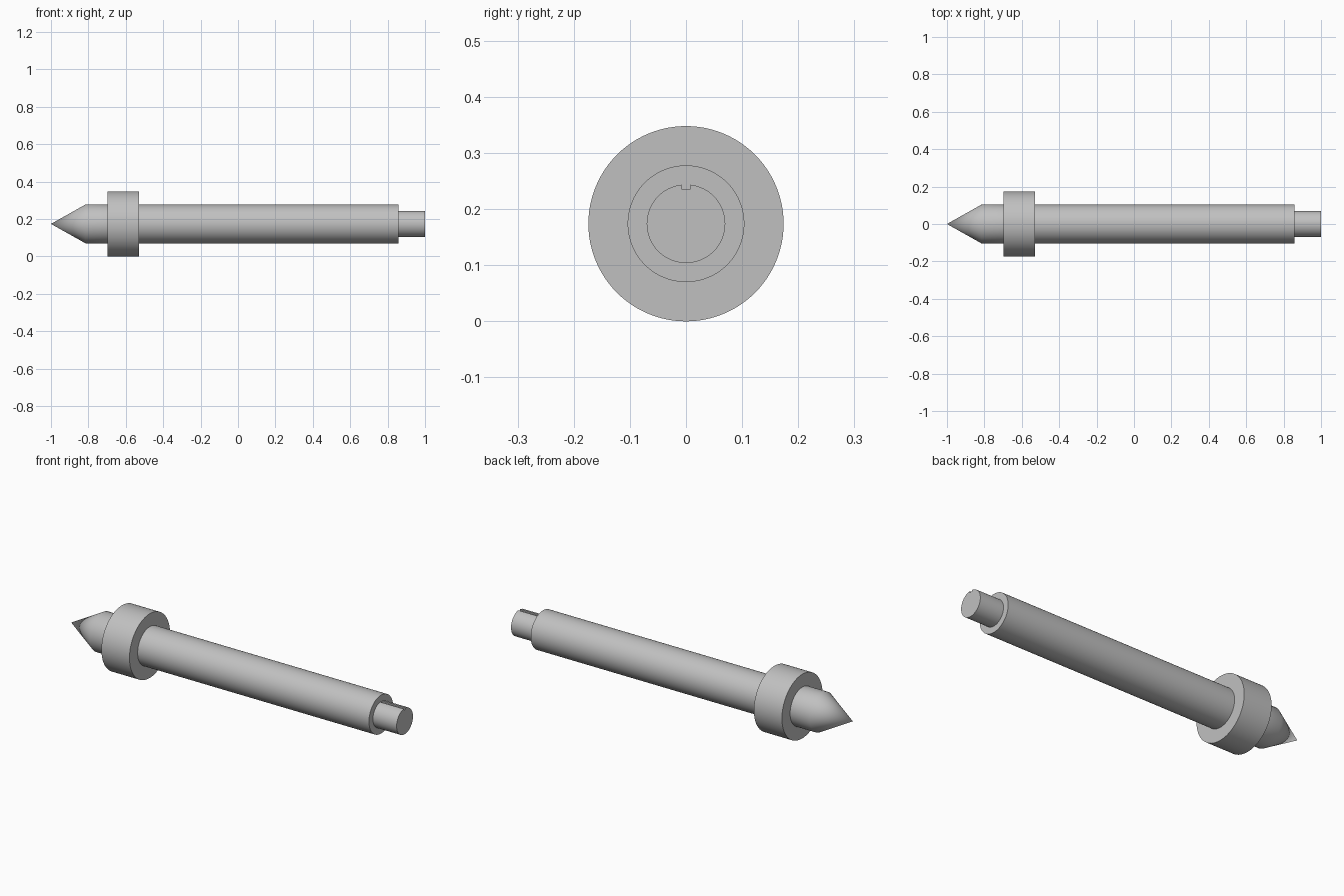
import bpy
import bmesh
from math import sin, cos, pi, asin, radians

if "Cube" in bpy.data.objects:
    bpy.data.objects.remove(bpy.data.objects["Cube"])

AXIS_Z = 0.174      # height of the centre line, equal to the collar radius
SHAFT_R = 0.104
STUB_R = 0.07
SEGMENTS = 96

steel = bpy.data.materials.new("grey_steel")
steel.use_nodes = True
steel.diffuse_color = (0.53, 0.53, 0.53, 1)
steel.node_tree.nodes["Principled BSDF"].inputs["Base Color"].default_value = steel.diffuse_color


def finish(name, bm):
    bmesh.ops.remove_doubles(bm, verts=bm.verts, dist=1e-5)
    mesh = bpy.data.meshes.new(name)
    bm.to_mesh(mesh)
    bm.free()
    mesh.materials.append(steel)
    obj = bpy.data.objects.new(name, mesh)
    bpy.context.collection.objects.link(obj)
    bpy.ops.object.select_all(action="DESELECT")
    obj.select_set(True)
    bpy.context.view_layer.objects.active = obj
    bpy.ops.object.shade_smooth_by_angle(angle=radians(30))
    return obj


def bridge(bm, ring_a, ring_b):
    n = len(ring_a)
    for j in range(n):
        k = (j + 1) % n
        bm.faces.new((ring_a[j], ring_a[k], ring_b[k], ring_b[j]))


def lathe(name, profile):
    """Turn (x, radius) points around the centre line."""
    bm = bmesh.new()
    angles = [2 * pi * j / SEGMENTS for j in range(SEGMENTS)]
    rings = [[bm.verts.new((x, r * cos(a), AXIS_Z + r * sin(a))) for a in angles]
             for x, r in profile]
    for ring_a, ring_b in zip(rings, rings[1:]):
        bridge(bm, ring_a, ring_b)
    bmesh.ops.dissolve_degenerate(bm, edges=bm.edges, dist=1e-5)
    return finish(name, bm)


# Conical point, collar and main shaft
lathe("pointed_tip", [(-1, 0), (-0.815, SHAFT_R), (-0.697, SHAFT_R)])
lathe("collar", [(-0.697, SHAFT_R), (-0.697, AXIS_Z), (-0.529, AXIS_Z), (-0.529, SHAFT_R)])
lathe("main_shaft", [(-0.529, SHAFT_R), (0.858, SHAFT_R), (0.858, 0)])

# End stub: a round section with a keyway in its top, extruded along x
half_key, key_floor = 0.008, 0.062
gap = asin(half_key / STUB_R)
arc = [pi / 2 + gap + (2 * pi - 2 * gap) * j / SEGMENTS for j in range(SEGMENTS + 1)]
section = [(STUB_R * cos(a), STUB_R * sin(a)) for a in arc]
section += [(half_key, key_floor), (-half_key, key_floor)]
bm = bmesh.new()
inner, outer = [[bm.verts.new((x, y, AXIS_Z + z)) for y, z in section] for x in (0.858, 1)]
bridge(bm, inner, outer)
bm.faces.new(outer)
finish("keyed_end_stub", bm)
